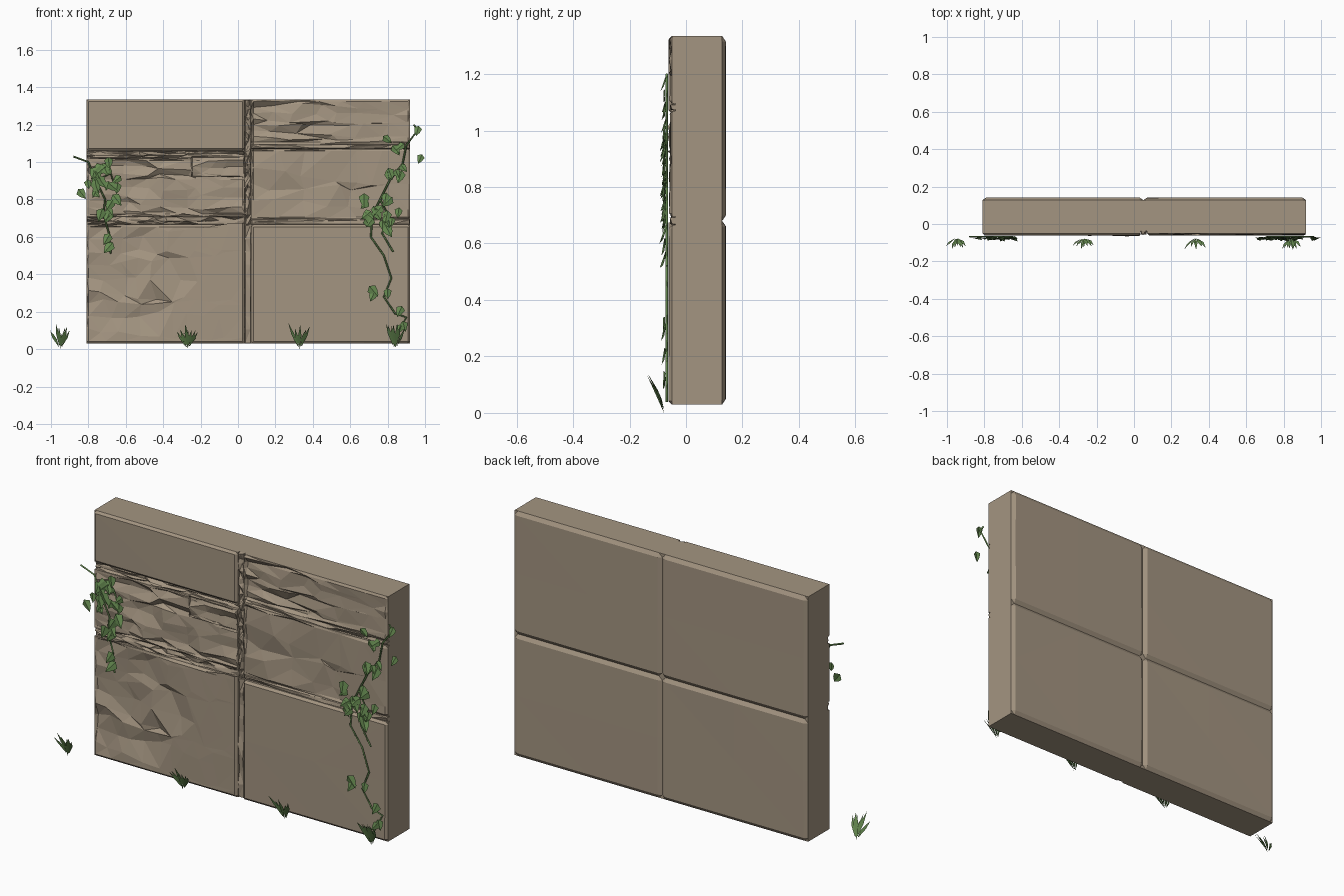
import bpy, bmesh, math, random
from mathutils import Vector

random.seed(7)
cube = bpy.data.objects.get("Cube")
if cube:
    bpy.data.objects.remove(cube)


def material(name, r, g, b):
    m = bpy.data.materials.new(name)
    m.use_nodes = True
    m.diffuse_color = (r, g, b, 1)
    bsdf = m.node_tree.nodes["Principled BSDF"]
    bsdf.inputs["Base Color"].default_value = (r, g, b, 1)
    bsdf.inputs["Roughness"].default_value = 0.9
    return m


STONE = material("sandy stone", 0.37, 0.30, 0.22)
GREEN = material("leaf green", 0.13, 0.25, 0.08)

LEFT, RIGHT, BOTTOM, TOP = -0.81, 0.92, 0.03, 1.335
FRONT, MIDDLE, BACK = -0.062, 0.04, 0.142


def finish(bm, name, mat):
    mesh = bpy.data.meshes.new(name)
    bm.to_mesh(mesh)
    bm.free()
    obj = bpy.data.objects.new(name, mesh)
    bpy.context.collection.objects.link(obj)
    mesh.materials.append(mat)
    return obj


def block(name, x0, x1, z0, z1, face=FRONT, chamfer=0.012, depth=0.012,
          nx=1, nz=1, wear=None):
    """Slab with a chamfered outer face; wear(u, v) sets how deep chips may go."""
    inward = 1 if face < MIDDLE else -1

    def steps(a, b, n):
        return [a] + [a + chamfer + (b - a - 2 * chamfer) * i / n
                      for i in range(n + 1)] + [b]

    xs, zs = steps(x0, x1, nx), steps(z0, z1, nz)
    bm = bmesh.new()
    rows = []
    for j, z in enumerate(zs):
        row = []
        for i, x in enumerate(xs):
            rim = i in (0, nx + 2) or j in (0, nz + 2)
            deep = depth if rim else 0.002 * random.random()
            if wear and not rim:
                w = wear((x - x0) / (x1 - x0), (z - z0) / (z1 - z0))
                deep += w * random.random()
                if 1 < i < nx + 1 and 1 < j < nz + 1:
                    x += random.uniform(-0.42, 0.42) * (x1 - x0) / nx
                    z += random.uniform(-0.38, 0.38) * (z1 - z0) / nz
            row.append(bm.verts.new((x, face + inward * deep, z)))
        rows.append(row)
    for a, b in zip(rows, rows[1:]):
        for i in range(len(a) - 1):
            bm.faces.new((a[i], a[i + 1], b[i + 1], b[i]))
    bmesh.ops.triangulate(bm, faces=bm.faces[:], quad_method='SHORT_EDGE')
    # sides and closing face on the middle plane
    rim_edges = [e for e in bm.edges if e.is_boundary]
    new = bmesh.ops.extrude_edge_only(bm, edges=rim_edges)["geom"]
    for v in new:
        if isinstance(v, bmesh.types.BMVert):
            v.co.y = MIDDLE
    bmesh.ops.holes_fill(bm, edges=[e for e in bm.edges if e.is_boundary])
    bmesh.ops.recalc_face_normals(bm, faces=bm.faces[:])
    return finish(bm, name, STONE)


# Front blocks, each with its own pattern of chipping
SEAM0, SEAM1 = 0.035, 0.07
block("front_block_bottom_left", LEFT, SEAM0, BOTTOM, 0.665, nx=9, nz=9,
      wear=lambda u, v: 0.028 if u < 0.6 - 0.3 * abs(v - 0.6) and v > 0.12 else 0)
block("front_block_bottom_right", SEAM1, RIGHT, BOTTOM, 0.665, nx=2, nz=2)
block("front_block_middle_left", LEFT, SEAM0, 0.71, 1.02, nx=8, nz=8,
      wear=lambda u, v: 0.032 if u > 0.25 else 0.015)
block("front_block_middle_right", SEAM1, RIGHT, 0.695, 1.07, nx=6, nz=4,
      wear=lambda u, v: 0.022 if u < 0.75 else 0.008)
block("front_block_top_left", LEFT, SEAM0, 1.06, TOP, nx=2, nz=1)
block("front_block_top_right", SEAM1, RIGHT, 1.095, TOP, nx=7, nz=7,
      wear=lambda u, v: 0.03 if u < 0.5 else 0.012)
block("chipped_ledge", -0.25, SEAM0, 0.92, 1.03, face=FRONT - 0.006,
      chamfer=0.006, nx=4, nz=4, wear=lambda u, v: 0.022)


# Ragged joints between the front blocks
def joint(name, x0, x1, z0, z1, nx, nz, chip=0.03):
    block(name, x0, x1, z0, z1, face=FRONT + 0.004, chamfer=0.004,
          depth=0.02, nx=nx, nz=nz, wear=lambda u, v: chip)


joint("joint_upright_low", SEAM0, SEAM1, BOTTOM, 0.665, 1, 9, 0.02)
joint("joint_upright_high", SEAM0, SEAM1, 0.665, TOP, 2, 24)
joint("joint_low_left", LEFT, SEAM0, 0.665, 0.71, 14, 3)
joint("joint_low_right", SEAM1, RIGHT, 0.665, 0.695, 9, 2, 0.02)
joint("joint_high_left", LEFT, SEAM0, 1.02, 1.06, 12, 3)
joint("joint_high_right", SEAM1, RIGHT, 1.07, 1.095, 9, 2, 0.02)

# Four plain back blocks meeting in open grooves
for side, a, b in (("left", 0.05, RIGHT), ("right", LEFT, 0.05)):
    for level, c, d in (("bottom", BOTTOM, 0.68), ("top", 0.68, TOP)):
        block(f"back_block_{level}_{side}", a, b, c, d, face=BACK,
              chamfer=0.02, depth=0.014, nx=2, nz=2)


# Ivy: thin stems and folded leaves lying on the front
def stem(name, points):
    curve = bpy.data.curves.new(name, 'CURVE')
    curve.dimensions = '3D'
    curve.bevel_depth = 0.005
    curve.bevel_resolution = 0
    spline = curve.splines.new('POLY')
    spline.points.add(len(points) - 1)
    for p, (x, z) in zip(spline.points, points):
        p.co = (x, -0.068, z, 1)
    obj = bpy.data.objects.new(name, curve)
    bpy.context.collection.objects.link(obj)
    curve.materials.append(GREEN)


def leaf(bm, x, z, size):
    turn = random.uniform(-0.9, 0.9)
    tilt = random.uniform(0.0, 0.35)
    outline = ((0, 0.5), (0.42, 0.22), (0.3, -0.2), (0, -0.65), (-0.3, -0.2), (-0.42, 0.22))
    verts = []
    for u, v in outline:
        fold = 0.12 * size if u == 0 else 0
        px = (u * math.cos(turn) - v * math.sin(turn)) * size
        pz = (u * math.sin(turn) + v * math.cos(turn)) * size
        verts.append(bm.verts.new((x + px, -0.074 - fold + pz * tilt, z + pz)))
    bm.faces.new((verts[0], verts[3], verts[2], verts[1]))
    bm.faces.new((verts[0], verts[5], verts[4], verts[3]))


def leaves(name, clusters):
    bm = bmesh.new()
    for x, z, rx, rz, count in clusters:
        for _ in range(count):
            leaf(bm, x + random.uniform(-rx, rx), z + random.uniform(-rz, rz),
                 random.uniform(0.045, 0.068))
    bmesh.ops.recalc_face_normals(bm, faces=bm.faces[:])
    for f in bm.faces:
        if f.normal.y > 0:
            f.normal_flip()
    finish(bm, name, GREEN)


stem("right_vine_stem", [(-0.88, 1.03), (-0.8, 1.0), (-0.76, 0.9), (-0.71, 0.8),
                         (-0.72, 0.72), (-0.69, 0.62), (-0.68, 0.51)])
stem("right_vine_branch", [(-0.76, 0.9), (-0.68, 0.94), (-0.65, 0.84)])
leaves("right_vine_leaves", [(-0.74, 0.97, 0.05, 0.04, 7), (-0.82, 0.86, 0.02, 0.03, 2),
                             (-0.71, 0.84, 0.07, 0.07, 11), (-0.7, 0.74, 0.05, 0.04, 4),
                             (-0.69, 0.56, 0.01, 0.04, 2)])
stem("left_vine_stem", [(0.94, 1.2), (0.96, 1.17), (0.9, 1.09), (0.88, 0.99), (0.81, 0.9),
                        (0.76, 0.8), (0.72, 0.72), (0.71, 0.6), (0.78, 0.5), (0.82, 0.38),
                        (0.78, 0.28), (0.84, 0.19), (0.9, 0.17), (0.83, 0.04)])
stem("left_vine_branch", [(0.76, 0.8), (0.81, 0.7), (0.77, 0.62), (0.83, 0.52)])
leaves("left_vine_leaves", [(0.96, 1.17, 0, 0, 1), (0.975, 1.02, 0, 0, 1),
                            (0.84, 1.1, 0.05, 0.05, 4), (0.84, 0.97, 0.06, 0.05, 5),
                            (0.74, 0.74, 0.075, 0.08, 16), (0.83, 0.68, 0.03, 0.06, 3),
                            (0.72, 0.3, 0.01, 0.02, 2), (0.8, 0.3, 0, 0, 1),
                            (0.86, 0.15, 0.03, 0.06, 3)])

# Grass tufts leaning out from the foot of the wall
for number, x in enumerate((-0.95, -0.27, 0.33, 0.84), 1):
    bm = bmesh.new()
    for k in range(8):
        lean = -0.045 + 0.0125 * k + random.uniform(-0.006, 0.006)
        height = random.uniform(0.07, 0.135)
        root = Vector((x + lean * 0.2, -0.078, 0.0 if k == 4 else 0.012))
        tip = root + Vector((lean, -0.45 * height, height))
        bend = root.lerp(tip, 0.55) + Vector((0, 0.006, 0))
        wide = Vector((0.008, 0.003, 0))
        a, b, c, d = (bm.verts.new(p) for p in (root, bend + wide, tip, bend - wide))
        bm.faces.new((a, b, c, d))
    finish(bm, f"grass_tuft_{number}", GREEN)
